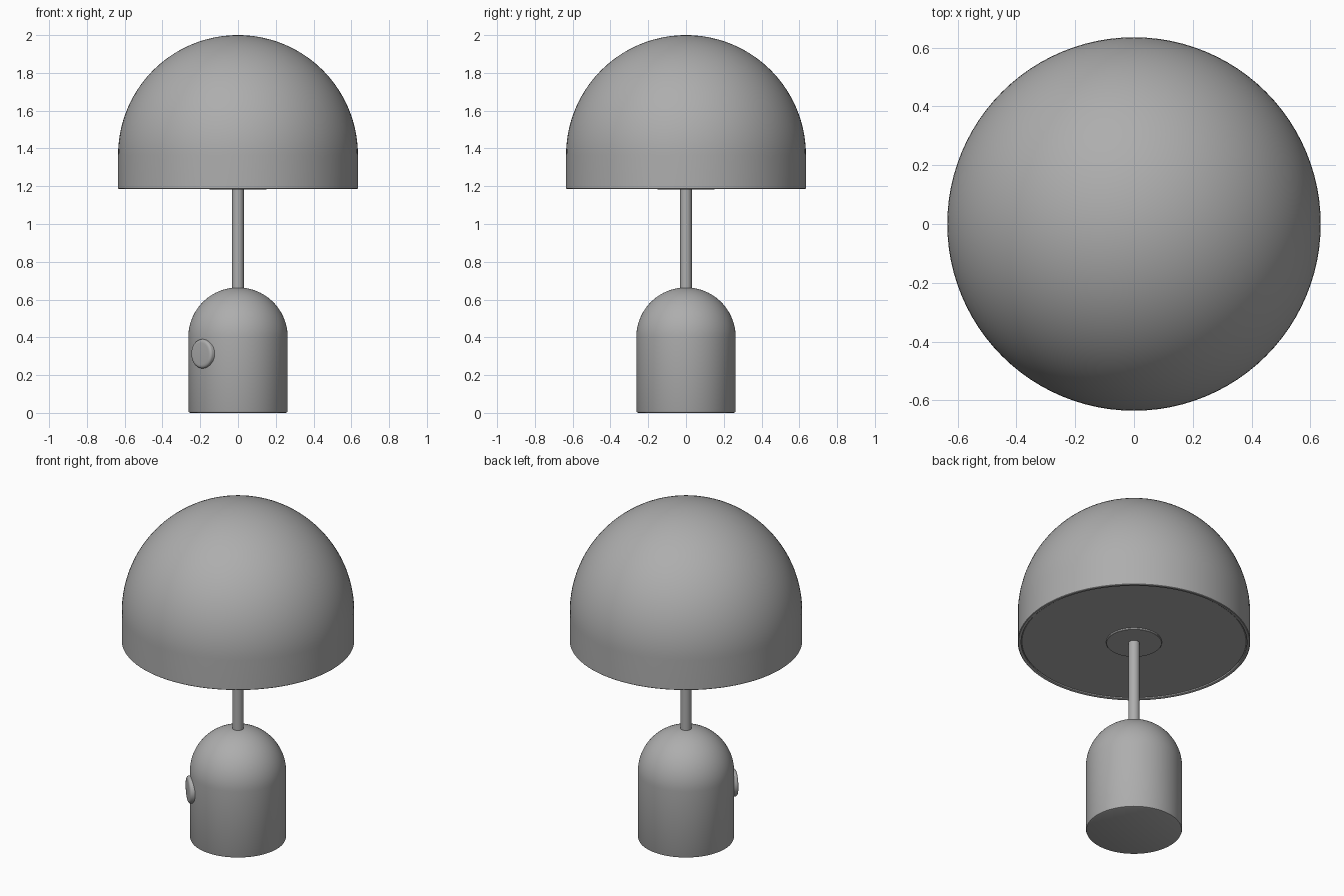
import bpy, bmesh
from math import sin, cos, pi, radians
from mathutils import Matrix, Vector

if "Cube" in bpy.data.objects:
    bpy.data.objects.remove(bpy.data.objects["Cube"])

# Dark grey finish shared by all parts
grey = bpy.data.materials.new("dark_grey")
grey.diffuse_color = (0.42, 0.42, 0.42, 1)
grey.use_nodes = True
grey.node_tree.nodes["Principled BSDF"].inputs["Base Color"].default_value = grey.diffuse_color


def lathe(name, profile, steps=96):
    """Spin an (r, z) profile around the z axis."""
    bm = bmesh.new()
    verts = [bm.verts.new((r, 0, z)) for r, z in profile]
    edges = [bm.edges.new(pair) for pair in zip(verts, verts[1:])]
    bmesh.ops.spin(bm, geom=verts + edges, axis=(0, 0, 1), cent=(0, 0, 0),
                   angle=2 * pi, steps=steps)
    bmesh.ops.remove_doubles(bm, verts=bm.verts, dist=1e-5)
    bmesh.ops.recalc_face_normals(bm, faces=bm.faces)
    mesh = bpy.data.meshes.new(name)
    bm.to_mesh(mesh)
    bm.free()
    mesh.materials.append(grey)
    obj = bpy.data.objects.new(name, mesh)
    bpy.context.collection.objects.link(obj)
    bpy.ops.object.select_all(action='DESELECT')
    obj.select_set(True)
    bpy.context.view_layer.objects.active = obj
    bpy.ops.object.shade_smooth_by_angle(angle=radians(35))
    return obj


def dome(radius, z, n=24):
    """Quarter arc from the equator up to the pole."""
    return [(radius * cos(i / n * pi / 2), z + radius * sin(i / n * pi / 2))
            for i in range(n)] + [(0, z + radius)]


# Base: short cylinder with a domed top and softened foot
lathe("base", [(0, 0), (0.253, 0), (0.26, 0.003), (0.263, 0.01)] + dome(0.263, 0.401))

# Stem
lathe("stem", [(0, 0.64), (0.031, 0.64), (0.031, 1.2), (0, 1.2)], 48)

# Shade: domed shell with a thin rim, closed below by the diffuser
lathe("shade", [(0.617, 1.205), (0.617, 1.188), (0.62, 1.186), (0.632, 1.186), (0.635, 1.189)]
      + dome(0.635, 1.365, 36))
lathe("diffuser", [(0, 1.205), (0.617, 1.205), (0.617, 1.197), (0.612, 1.192), (0, 1.192)])
lathe("diffuser_cap", [(0, 1.2), (0.152, 1.2), (0.152, 1.184), (0.15, 1.182), (0, 1.182)], 64)

# Dimmer knob on the front left of the base, facing outward
knob = lathe("dimmer_knob", [(0, -0.03), (0.077, -0.03), (0.077, 0.006), (0.074, 0.012),
                             (0.067, 0.016), (0.058, 0.017), (0, 0.017)], 64)
out = Vector((-1, -1, 0)).normalized()
knob.matrix_world = (Matrix.Translation(out * 0.263 + Vector((0, 0, 0.313)))
                     @ out.to_track_quat('Z', 'Y').to_matrix().to_4x4())
